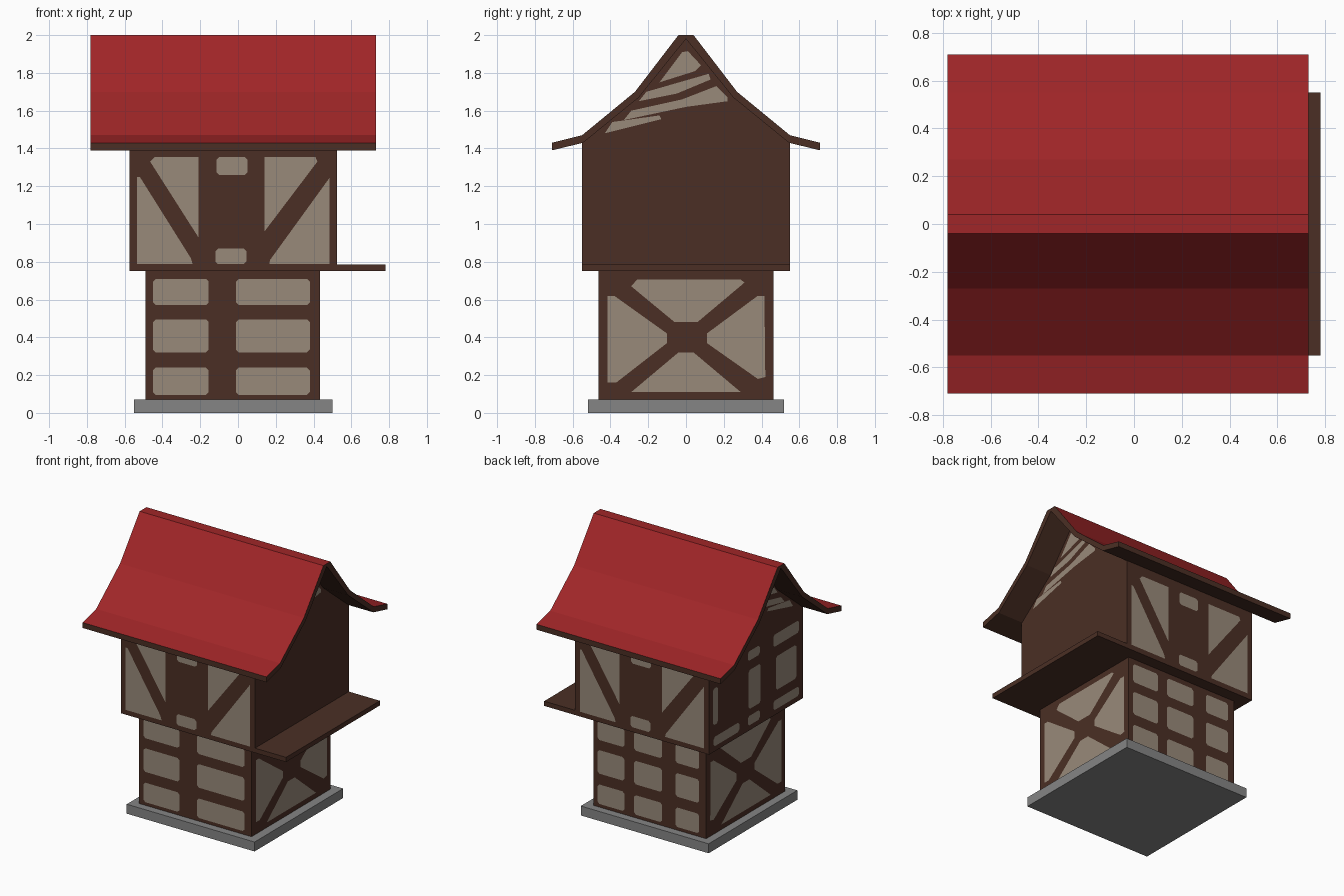
import bpy, bmesh
from mathutils import Vector

if "Cube" in bpy.data.objects:
    bpy.data.objects.remove(bpy.data.objects["Cube"])


def material(name, rgb):
    m = bpy.data.materials.new(name)
    m.diffuse_color = (*rgb, 1)
    m.use_nodes = True
    m.node_tree.nodes["Principled BSDF"].inputs["Base Color"].default_value = m.diffuse_color
    return m


TIMBER = material("brown timber", (0.070, 0.028, 0.018))
PLASTER = material("beige plaster", (0.315, 0.255, 0.195))
RED = material("red roof", (0.352, 0.019, 0.021))
STONE = material("grey stone", (0.235, 0.235, 0.235))


def finish(name, bm, *mats):
    me = bpy.data.meshes.new(name)
    bm.to_mesh(me)
    bm.free()
    for m in mats:
        me.materials.append(m)
    ob = bpy.data.objects.new(name, me)
    bpy.context.collection.objects.link(ob)
    return ob


def prism(name, profile, x0, x1, *mats, rule=None):
    """Extrude a (y, z) profile along x."""
    bm = bmesh.new()
    f = bm.faces.new([bm.verts.new((x0, y, z)) for y, z in profile])
    ext = bmesh.ops.extrude_face_region(bm, geom=[f])["geom"]
    verts = [g for g in ext if isinstance(g, bmesh.types.BMVert)]
    bmesh.ops.translate(bm, verts=verts, vec=(x1 - x0, 0, 0))
    bmesh.ops.recalc_face_normals(bm, faces=bm.faces)
    bm.normal_update()
    if rule:
        for f in bm.faces:
            f.material_index = rule(f)
    return finish(name, bm, *mats)


def box(name, x0, x1, y, z0, z1, mat):
    return prism(name, [(-y, z0), (y, z0), (y, z1), (-y, z1)], x0, x1, mat)


def rect(a0, a1, z0, z1, c=0.015):
    """Rectangle with clipped corners."""
    return [(a0 + c, z0), (a1 - c, z0), (a1, z0 + c), (a1, z1 - c),
            (a1 - c, z1), (a0 + c, z1), (a0, z1 - c), (a0, z0 + c)]


def panels(name, side, pos, polys):
    """Flat plaster panels just in front of a wall; side is x or y with sign."""
    sign = 1 if side[0] == "+" else -1
    normal = Vector((sign, 0, 0)) if side[1] == "x" else Vector((0, sign, 0))
    d = pos + 0.003 * sign
    bm = bmesh.new()
    for p in polys:
        f = bm.faces.new([bm.verts.new((d, a, z) if side[1] == "x" else (a, d, z))
                          for a, z in p])
        f.normal_update()
        if f.normal.dot(normal) < 0:
            f.normal_flip()
    return finish(name, bm, PLASTER)


def mirrored(half):
    return half + [(-y, z) for y, z in reversed(half) if y != 0]


# Solid parts
box("stone_base", -0.55, 0.50, 0.52, 0, 0.07, STONE)
box("lower_storey", -0.49, 0.435, 0.463, 0.07, 0.75, TIMBER)
box("floor_and_balcony", -0.575, 0.78, 0.55, 0.75, 0.785, TIMBER)
prism("upper_storey", mirrored([(0.55, 0.785), (0.55, 1.44), (0.25, 1.68), (0, 1.985)]),
      -0.575, 0.525, TIMBER)

# Roof: flared shell, red on top and timber elsewhere
outer = [(0.71, 1.43), (0.55, 1.47), (0.27, 1.70), (0.04, 2.0)]
inner = [(0.71, 1.39), (0.545, 1.43), (0.25, 1.67), (0, 1.98)]
roof = outer + [(-y, z) for y, z in reversed(outer)]
roof += [(-y, z) for y, z in inner] + [(y, z) for y, z in reversed(inner[:-1])]
prism("roof", roof, -0.78, 0.73, TIMBER, RED,
      rule=lambda f: int(f.normal.z > 0.1))

# Lower storey panels
rows = [(0.095, 0.24), (0.32, 0.495), (0.57, 0.71)]
panels("lower_front_panels", "-y", -0.463,
       [rect(a, b, *r) for a, b in [(-0.45, -0.155), (-0.01, 0.38)] for r in rows])
panels("lower_back_panels", "+y", 0.463,
       [rect(a, b, *r) for a, b in [(-0.435, -0.24), (-0.13, 0.10), (0.18, 0.40)]
        for r in rows])
cross = [[(-0.29, 0.67), (-0.26, 0.705), (0.29, 0.705), (0.31, 0.69), (0.06, 0.48), (-0.06, 0.48)],
         [(-0.29, 0.11), (0.29, 0.11), (0.04, 0.32), (-0.04, 0.32)],
         [(-0.415, 0.16), (-0.37, 0.16), (-0.1, 0.37), (-0.1, 0.42), (-0.38, 0.62), (-0.415, 0.62)],
         [(0.42, 0.19), (0.38, 0.18), (0.11, 0.37), (0.11, 0.42), (0.38, 0.62), (0.415, 0.62)]]
panels("lower_right_panels", "+x", 0.435, cross)
panels("lower_left_panels", "-x", -0.49, cross)

# Upper storey panels with diagonal braces, repeated on the back
braced = [[(-0.535, 0.787), (-0.24, 0.787), (-0.25, 0.82), (-0.52, 1.25), (-0.535, 1.25)],
          [(-0.465, 1.33), (-0.44, 1.355), (-0.21, 1.355), (-0.21, 0.93)],
          [(0.14, 0.96), (0.14, 1.355), (0.41, 1.355), (0.42, 1.33)],
          [(0.165, 0.787), (0.485, 0.787), (0.485, 1.245), (0.17, 0.81)],
          rect(-0.115, 0.05, 1.26, 1.355), rect(-0.12, 0.045, 0.787, 0.87)]
panels("upper_front_panels", "-y", -0.55, braced)
panels("upper_back_panels", "+y", 0.55,
       [[(-0.05 - x, z) for x, z in p] for p in braced])
panels("upper_left_panels", "-x", -0.575,
       [rect(*r) for r in [(0.2, 0.5, 0.79, 0.86), (-0.04, 0.1, 0.79, 0.86),
                           (-0.5, -0.2, 0.79, 0.86), (0.45, 0.51, 0.95, 1.22),
                           (-0.05, 0.09, 0.91, 1.2), (-0.47, -0.23, 0.93, 1.18),
                           (-0.04, 0.1, 1.27, 1.34), (-0.5, -0.2, 1.26, 1.35)]])

# Gable panels in slanting strips
gable = [[(-0.14, 1.75), (0.05, 1.81), (0.08, 1.84), (0.01, 1.915), (-0.02, 1.91)],
         [(-0.25, 1.65), (-0.05, 1.69), (0.13, 1.765), (0.12, 1.795), (-0.21, 1.70)],
         [(-0.33, 1.55), (0.0, 1.62), (0.22, 1.65), (0.22, 1.67), (0.16, 1.73),
          (-0.02, 1.66), (-0.29, 1.60)],
         [(-0.43, 1.48), (-0.13, 1.555), (-0.14, 1.575), (-0.39, 1.54)]]
panels("right_gable_panels", "+x", 0.525, gable)
panels("left_gable_panels", "-x", -0.575, gable)
